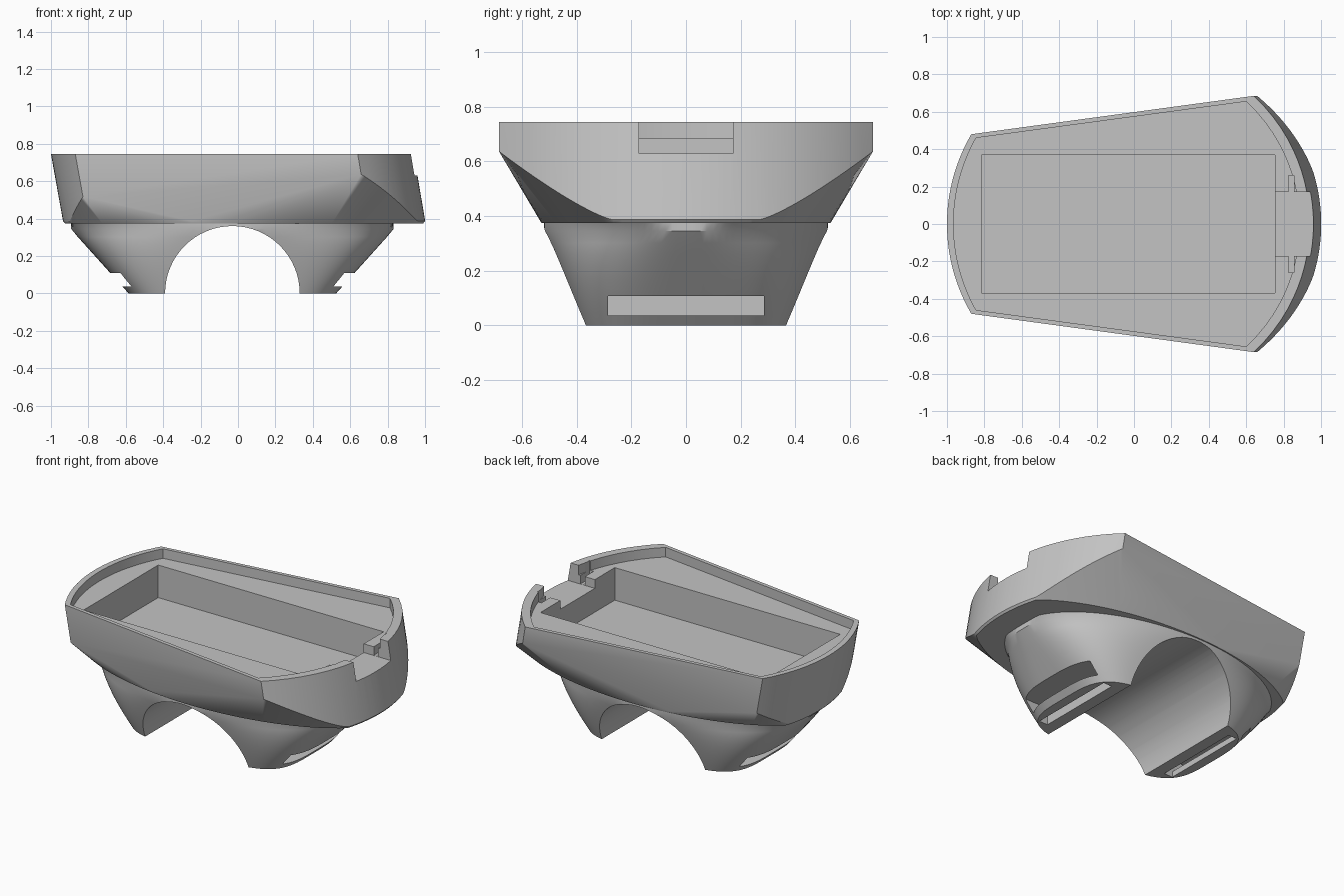
import bpy, bmesh, math

cube = bpy.data.objects.get("Cube")
if cube:
    bpy.data.objects.remove(cube, do_unlink=True)

grey = bpy.data.materials.new("plain_grey")
grey.use_nodes = True
colour = (0.55, 0.55, 0.55, 1)
grey.diffuse_color = colour
grey.node_tree.nodes["Principled BSDF"].inputs["Base Color"].default_value = colour


def make_object(name, bm):
    bmesh.ops.recalc_face_normals(bm, faces=bm.faces)
    mesh = bpy.data.meshes.new(name)
    bm.to_mesh(mesh)
    bm.free()
    mesh.materials.append(grey)
    obj = bpy.data.objects.new(name, mesh)
    bpy.context.collection.objects.link(obj)
    return obj


def loft(name, rings):
    """Skin a stack of closed rings and cap both ends."""
    bm = bmesh.new()
    rows = [[bm.verts.new(p) for p in ring] for ring in rings]
    n = len(rows[0])
    for low, high in zip(rows, rows[1:]):
        for i in range(n):
            j = (i + 1) % n
            bm.faces.new((low[i], low[j], high[j], high[i]))
    bm.faces.new(rows[0])
    bm.faces.new(rows[-1])
    return make_object(name, bm)


def prism_z(name, outline, z0, z1):
    return loft(name, [[(x, y, z) for x, y in outline] for z in (z0, z1)])


def prism_y(name, outline, half):
    return loft(name, [[(x, y, z) for x, z in outline] for y in (-half, half)])


def box(name, x0, x1, half, z0, z1):
    return prism_z(name, [(x0, -half), (x1, -half), (x1, half), (x0, half)], z0, z1)


def cut(target, cutter):
    cutter.hide_render = True
    mod = target.modifiers.new("cut", "BOOLEAN")
    mod.operation = "DIFFERENCE"
    mod.solver = "EXACT"
    mod.object = cutter
    bpy.context.view_layer.objects.active = target
    bpy.ops.object.modifier_apply(modifier=mod.name)
    bpy.data.objects.remove(cutter, do_unlink=True)


def smooth(obj):
    bpy.ops.object.select_all(action="DESELECT")
    obj.select_set(True)
    bpy.context.view_layer.objects.active = obj
    bpy.ops.object.shade_smooth_by_angle(angle=math.radians(28))
    obj.modifiers.new("even_shading", "WEIGHTED_NORMAL").keep_sharp = True


# Tray ends are circular bows that lean towards +x on the way down
TOP, LOW = 0.745, 0.387
STEPS = 24


def bow(y, depth, half):
    radius = (depth ** 2 + half ** 2) / (2 * depth)
    return radius - math.sqrt(radius ** 2 - y ** 2)


def right_end(y, z=TOP):
    return 0.94 - bow(y, 0.3, 0.685) + 0.17 * (TOP - z)


def left_end(y, z=TOP):
    return -1 + bow(y, 0.13, 0.48) + 0.18 * (TOP - z)


def span(half):
    return [half * (2 * i / STEPS - 1) for i in range(STEPS + 1)]


# Tray body: hull of the rim, the lower oval and the curved end edges
points = [(right_end(y), y, TOP) for y in span(0.685)]
points += [(left_end(y), y, TOP) for y in span(0.48)]
for i in range(96):
    a = math.tau * i / 96
    y = 0.535 * math.sin(a)
    x = 0.03 + 1.08 * math.cos(a)
    x = max(left_end(y, LOW), min(right_end(y, LOW), x))
    points += [(x, y, LOW), (x * 0.99, y * 0.99, 0.375)]
for end, wide, narrow, rise in ((right_end, 0.685, 0.27, 0.25),
                                (left_end, 0.48, 0.25, 0.13)):
    for i in range(STEPS + 1):
        t = i / STEPS
        y = narrow + (wide - narrow) * t
        z = LOW + rise * t ** 1.25
        points += [(end(y, z), y, z), (end(y, z), -y, z)]
bm = bmesh.new()
for p in points:
    bm.verts.new(p)
bmesh.ops.convex_hull(bm, input=bm.verts)
loose = [v for v in bm.verts if not v.link_faces]
bmesh.ops.delete(bm, geom=loose, context="VERTS")
bmesh.ops.dissolve_limit(bm, angle_limit=0.002, verts=bm.verts, edges=bm.edges)
tray = make_object("tray_body", bm)

# Shallow lid recess, deep pocket, cable channel and cross slot
recess = [(0.885 - bow(y, 0.285, 0.655), y) for y in span(0.655)]
recess += [(-0.965 + bow(y, 0.12, 0.46), y) for y in reversed(span(0.46))]
cut(tray, prism_z("lid_recess_cutter", recess, 0.685, 1))
cut(tray, box("pocket_cutter", -0.815, 0.755, 0.37, 0.48, 1))
cut(tray, box("channel_cutter", 0.72, 1.2, 0.172, 0.63, 1.1))
cut(tray, box("cross_slot_cutter", 0.825, 0.855, 0.26, 0.631, 1.2))
smooth(tray)

# Flared mount: rounded rectangle at the foot, clipped oval at the top
CX = -0.03


def mount_ring(z):
    t = min(z / 0.345, 1)
    a, b, power = 0.555 + 0.9 * z, 0.385 + 0.135 * t, 2 / (4 - 2 * t)
    ring = []
    for i in range(128):
        c, s = math.cos(math.tau * i / 128), math.sin(math.tau * i / 128)
        x = math.copysign(a * abs(c) ** power, c)
        y = math.copysign(b * abs(s) ** power, s)
        ring.append((CX + max(-0.862, min(0.862, x)), y, z))
    return ring


mount = loft("mount", [mount_ring(0.345 * i / 8) for i in range(9)] + [mount_ring(0.38)])

# Round saddle through the mount
arch = [(CX + 0.36 * math.cos(math.tau * i / 64), 0.36 * math.sin(math.tau * i / 64))
        for i in range(64)]
cut(mount, prism_y("saddle_cutter", arch, 1))

# Strap slots enter at each side and drop out through the feet behind a bar
strap = [(0.9, 0.036), (0.495, 0.036), (0.495, -0.05), (0.435, -0.05),
         (0.435, 0.108), (0.9, 0.108)]
for side in (-1, 1):
    cut(mount, prism_y("strap_slot_cutter", [(CX + side * x, z) for x, z in strap], 0.285))
smooth(mount)
